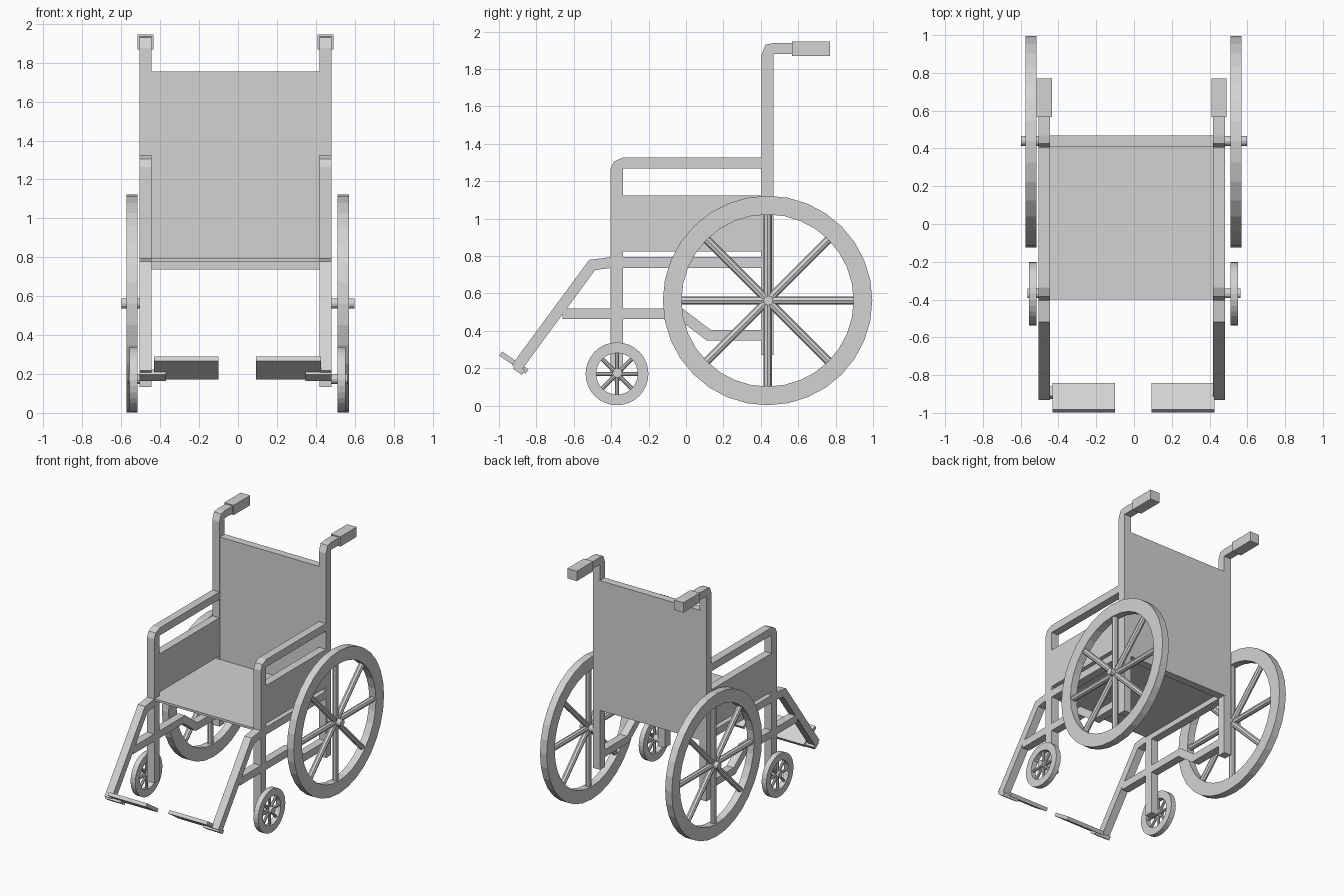
import bpy, bmesh, math
from mathutils import Matrix, Vector

if "Cube" in bpy.data.objects:
    bpy.data.objects.remove(bpy.data.objects["Cube"])

grey = bpy.data.materials.new("light_grey")
grey.diffuse_color = (0.65, 0.65, 0.65, 1)
grey.use_nodes = True
grey.node_tree.nodes["Principled BSDF"].inputs["Base Color"].default_value = grey.diffuse_color


def finish(name, bm):
    bmesh.ops.recalc_face_normals(bm, faces=bm.faces[:])
    me = bpy.data.meshes.new(name)
    bm.to_mesh(me)
    bm.free()
    me.materials.append(grey)
    ob = bpy.data.objects.new(name, me)
    bpy.context.collection.objects.link(ob)
    return ob


def profile(name, pts, x0, x1):
    """Extrude a closed (y, z) outline from x0 to x1."""
    bm = bmesh.new()
    face = bm.faces.new([bm.verts.new((x0, y, z)) for y, z in pts])
    ext = bmesh.ops.extrude_face_region(bm, geom=[face])
    verts = [v for v in ext["geom"] if isinstance(v, bmesh.types.BMVert)]
    bmesh.ops.translate(bm, verts=verts, vec=(x1 - x0, 0, 0))
    return finish(name, bm)


def box(name, x0, x1, y0, y1, z0, z1):
    return profile(name, [(y0, z0), (y1, z0), (y1, z1), (y0, z1)], x0, x1)


def band(path, half=0.029):
    """Mitred outline of constant width around an open (y, z) path."""
    pts = [Vector(p) for p in path]
    left, right = [], []
    for i, p in enumerate(pts):
        a = (p - pts[i - 1]).normalized() if i else (pts[1] - p).normalized()
        b = (pts[i + 1] - p).normalized() if i < len(pts) - 1 else a
        n = Vector((-a.y - b.y, a.x + b.x)).normalized()
        n *= half / n.dot(Vector((-a.y, a.x)))
        left.append(p + n)
        right.append(p - n)
    return [tuple(p) for p in left + right[::-1]]


def tilted(cy, cz, angle, length, thick):
    d = Vector((math.cos(angle), math.sin(angle))) * length / 2
    c = Vector((cy, cz))
    return band([c - d, c + d], thick / 2)


def rod(name, x0, x1, y, z, r, sides=12):
    pts = [(y + r * math.cos(2 * math.pi * i / sides),
            z + r * math.sin(2 * math.pi * i / sides)) for i in range(sides)]
    return profile(name, pts, x0, x1)


def wheel(name, x, y, z, outer, inner, half, spoke_r, segs=32):
    """Square-section rim with eight spokes."""
    bm = bmesh.new()
    section = [(outer, -half), (outer, half), (inner, half), (inner, -half)]
    rings = []
    for i in range(segs):
        a = 2 * math.pi * i / segs
        rings.append([bm.verts.new((x + h, y + r * math.cos(a), z + r * math.sin(a)))
                      for r, h in section])
    for i in range(segs):
        p, q = rings[i], rings[(i + 1) % segs]
        for j in range(4):
            k = (j + 1) % 4
            bm.faces.new((p[j], p[k], q[k], q[j]))
    finish(name + "_rim", bm)
    bm = bmesh.new()
    for i in range(4):
        m = Matrix.Translation((x, y, z)) @ Matrix.Rotation(i * math.pi / 4, 4, 'X')
        bmesh.ops.create_cone(bm, cap_ends=True, segments=8, radius1=spoke_r,
                              radius2=spoke_r, depth=2 * inner + 0.01, matrix=m)
    finish(name + "_spokes", bm)


# Seat and backrest
box("seat", -0.505, 0.481, -0.40, 0.43, 0.778, 0.795)
box("backrest", -0.46, 0.43, 0.409, 0.469, 0.737, 1.755)

for side, s, fx, wx, cx in (("left", -1, -0.475, -0.545, -0.536),
                            ("right", 1, 0.45, 0.541, 0.531)):
    a, b = fx - 0.031, fx + 0.031

    # Rear post bending back into the push handle
    profile(side + "_rear_post",
            [(0.404, 0.27), (0.468, 0.27), (0.468, 1.88), (0.58, 1.88), (0.58, 1.938),
             (0.468, 1.938), (0.425, 1.93), (0.404, 1.875)], a, b)
    box(side + "_handle_grip", fx - 0.041, fx + 0.041, 0.567, 0.77, 1.869, 1.946)

    # Front post bending back into the armrest
    profile(side + "_front_post_and_armrest",
            [(-0.404, 0.134), (-0.337, 0.134), (-0.337, 1.267), (0.41, 1.267),
             (0.41, 1.326), (-0.337, 1.326), (-0.385, 1.305), (-0.404, 1.265)], a, b)
    box(side + "_side_panel", a, b, -0.34, 0.41, 0.823, 1.123)

    # Seat rail running down into the leg rest, and lower frame rail
    profile(side + "_seat_rail_and_leg",
            band([(0.41, 0.766), (-0.395, 0.766), (-0.502, 0.752), (-0.908, 0.2)]), a, b)
    profile(side + "_lower_rail",
            band([(-0.66, 0.491), (-0.03, 0.491), (0.122, 0.376), (0.42, 0.376)]), a, b)

    # Footplate and its bracket
    tilt = -math.atan(0.68)
    x0, x1 = (-0.432, -0.10) if s < 0 else (0.093, 0.427)
    profile(side + "_footplate", tilted(-0.92, 0.23, tilt, 0.17, 0.027), x0, x1)
    outer = fx + s * 0.031
    lo, hi = sorted((outer, outer - s * 0.135))
    profile(side + "_footplate_bracket", tilted(-0.893, 0.193, tilt, 0.06, 0.03), lo, hi)

    # Wheels and axles
    wheel(side + "_rear_wheel", wx, 0.436, 0.562, 0.56, 0.46, 0.029, 0.0225)
    lo, hi = sorted((fx, s * 0.598))
    rod(side + "_rear_axle", lo, hi, 0.44, 0.562, 0.026)
    wheel(side + "_front_wheel", cx, -0.369, 0.17, 0.168, 0.111, 0.0205, 0.011)
    lo, hi = sorted((fx, s * 0.564))
    rod(side + "_front_axle", lo, hi, -0.367, 0.175, 0.026)
